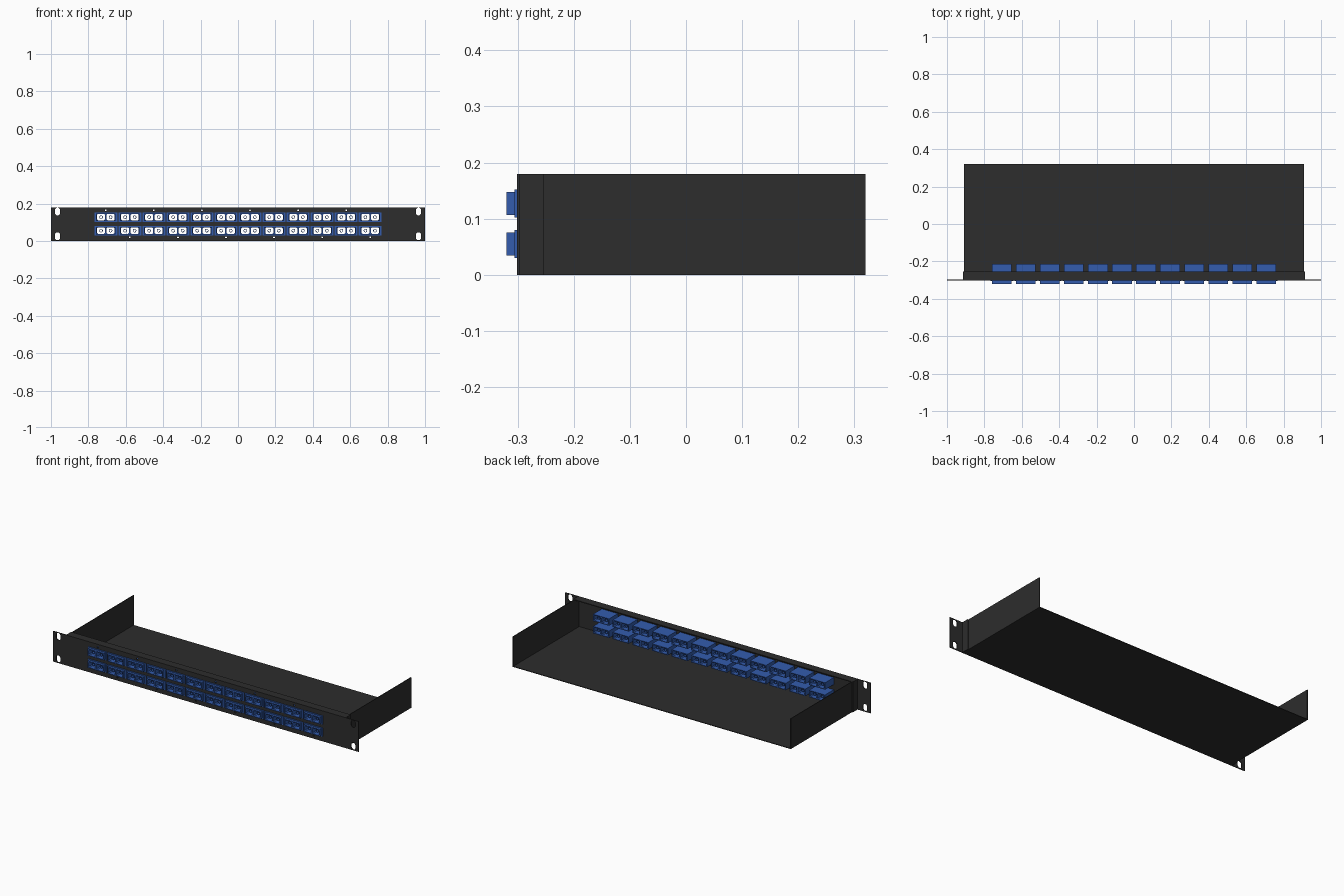
import bpy
from math import cos, sin, pi, radians
from mathutils import Matrix

cube = bpy.data.objects.get("Cube")
if cube:
    bpy.data.objects.remove(cube, do_unlink=True)


def make_material(name, rgb):
    mat = bpy.data.materials.new(name)
    mat.use_nodes = True
    mat.diffuse_color = (*rgb, 1)
    mat.node_tree.nodes["Principled BSDF"].inputs["Base Color"].default_value = (*rgb, 1)
    return mat


black = make_material("black steel", (0.026, 0.026, 0.026))
blue = make_material("blue plastic", (0.033, 0.107, 0.42))


def rect(cx, cz, w, h, cut=0.0):
    """Rectangle outline; cut clips the corners."""
    a, b = w / 2, h / 2
    if not cut:
        pts = [(-a, -b), (a, -b), (a, b), (-a, b)]
    else:
        pts = [(cut - a, -b), (a - cut, -b), (a, cut - b), (a, b - cut),
               (a - cut, b), (cut - a, b), (-a, b - cut), (-a, cut - b)]
    return [(cx + x, cz + z) for x, z in pts]


def slot(cx, cz, r, stretch=0.0, n=16):
    """Circle outline, or a vertical slot when stretched."""
    angles = [2 * pi * (i + 0.5) / n for i in range(n)]
    return [(cx + r * cos(t), cz + r * sin(t) + (stretch if sin(t) > 0 else -stretch))
            for t in angles]


def plate(name, outlines, y0, y1, mat):
    """Extrude an outline with holes, drawn in x and z, from y0 to y1."""
    curve = bpy.data.curves.new(name, "CURVE")
    curve.dimensions = "2D"
    curve.fill_mode = "BOTH"
    curve.extrude = (y1 - y0) / 2
    for pts in outlines:
        spline = curve.splines.new("POLY")
        spline.points.add(len(pts) - 1)
        for point, (x, z) in zip(spline.points, pts):
            point.co = (x, z, 0, 1)
        spline.use_cyclic_u = True
    temp = bpy.data.objects.new(name + "_outline", curve)
    bpy.context.collection.objects.link(temp)
    graph = bpy.context.evaluated_depsgraph_get()
    mesh = bpy.data.meshes.new_from_object(temp.evaluated_get(graph))
    bpy.data.objects.remove(temp, do_unlink=True)
    bpy.data.curves.remove(curve)
    mesh.transform(Matrix.Translation((0, (y0 + y1) / 2, 0)) @ Matrix.Rotation(radians(90), 4, "X"))
    mesh.name = name
    mesh.materials.clear()
    mesh.materials.append(mat)
    for face in mesh.polygons:
        face.use_smooth = False
        face.material_index = 0
    obj = bpy.data.objects.new(name, mesh)
    bpy.context.collection.objects.link(obj)
    return obj


def channel(half, bottom, top, t, opens_up):
    """U-shaped cross-section with walls of thickness t."""
    if opens_up:
        return [(-half, bottom), (half, bottom), (half, top), (half - t, top),
                (half - t, bottom + t), (t - half, bottom + t), (t - half, top), (-half, top)]
    return [(-half, top), (-half, bottom), (t - half, bottom), (t - half, top - t),
            (half - t, top - t), (half - t, bottom), (half, bottom), (half, top)]


HEIGHT = 0.18
COLUMNS = [(i - 5.5) * 0.1285 for i in range(12)]
ROWS = [0.055, 0.127]

# Front panel with ear slots, adapter openings and small screw holes
outlines = [rect(0, HEIGHT / 2, 2, HEIGHT)]
outlines += [slot(sx * 0.965, z, 0.014, 0.007) for sx in (-1, 1) for z in (0.025, 0.157)]
outlines += [rect(x, z, 0.106, 0.042) for x in COLUMNS for z in ROWS]
for i, x in enumerate(COLUMNS):
    outlines.append(slot(x, 0.164 if i % 2 == 0 else 0.019, 0.005, n=8))
plate("front_panel", outlines, -0.301, -0.296, black)

# Folded lip behind the panel, and the open tray
plate("panel_lip", [channel(0.915, 0, HEIGHT, 0.005, False)], -0.296, -0.253, black)
plate("tray", [channel(0.91, 0, HEIGHT, 0.004, True)], -0.296, 0.32, black)

# Duplex adapter: body with two through sockets, mounting rim and inner sleeves
SOCKETS = (-0.0255, 0.0255)
holes = [rect(x, 0, 0.043, 0.034, 0.005) for x in SOCKETS]
sleeves = [slot(x, 0, r, n=12) for x in SOCKETS for r in (0.0095, 0.0065)]
parts = [
    plate("adapter_body", [rect(0, 0, 0.105, 0.041)] + holes, -0.32, -0.215, blue),
    plate("adapter_rim", [rect(0, 0, 0.123, 0.05), rect(0, 0, 0.105, 0.041)], -0.306, -0.301, blue),
    plate("adapter_sleeves", sleeves, -0.305, -0.23, blue),
]

# Repeat the adapter over both rows
for part in parts:
    for r, z in enumerate(ROWS):
        for c, x in enumerate(COLUMNS):
            copy = bpy.data.objects.new(f"{part.name}_{r + 1}_{c + 1}", part.data)
            copy.location = (x, 0, z)
            bpy.context.collection.objects.link(copy)
    bpy.data.objects.remove(part, do_unlink=True)
